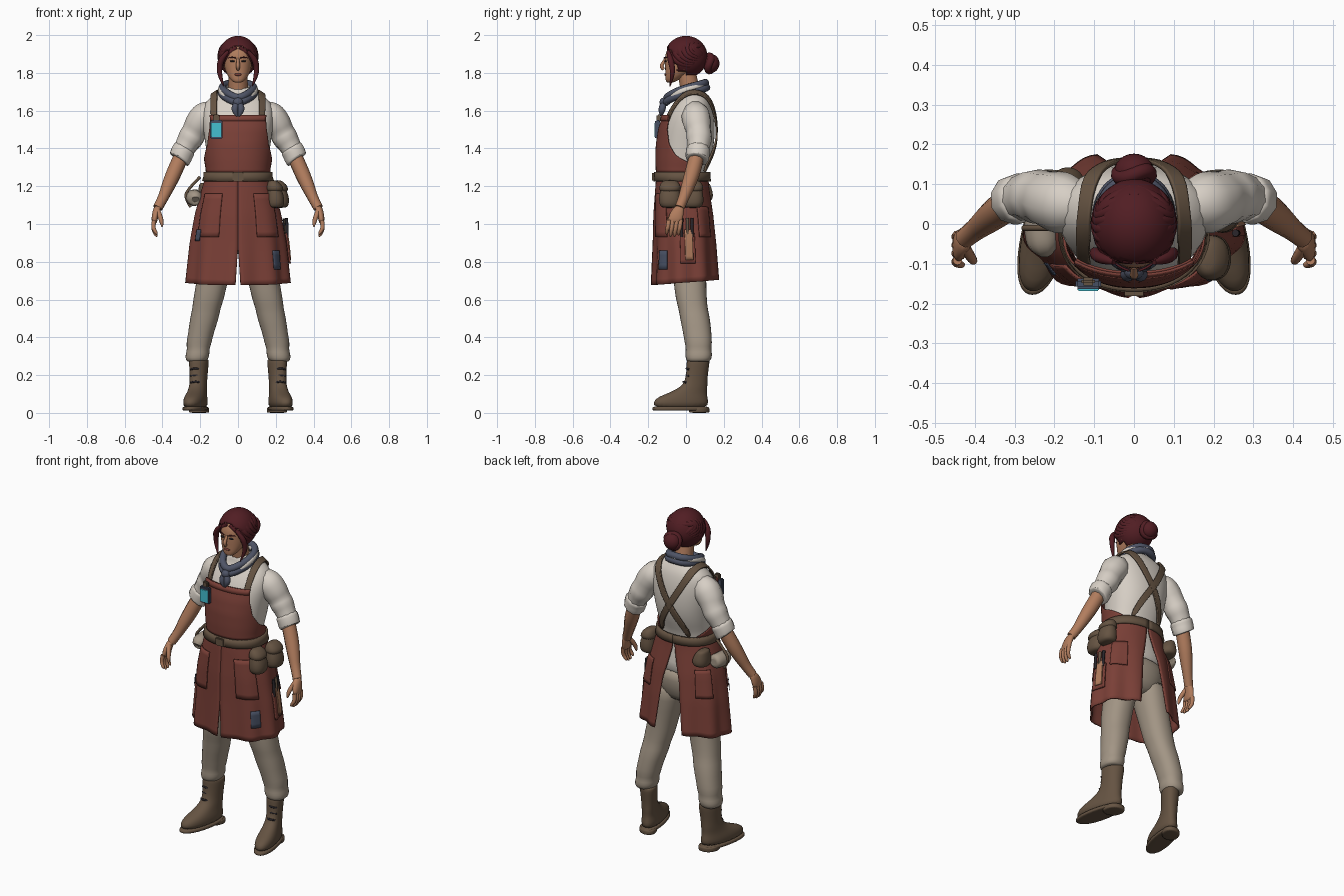
import bpy, bmesh, math
from mathutils import Vector

if "Cube" in bpy.data.objects:
    bpy.data.objects.remove(bpy.data.objects["Cube"])


def material(name, *rgb):
    col = [(c / 255) ** 2.2 for c in rgb] + [1]
    m = bpy.data.materials.new(name)
    m.use_nodes = True
    m.diffuse_color = col
    b = m.node_tree.nodes["Principled BSDF"]
    b.inputs["Base Color"].default_value = col
    b.inputs["Roughness"].default_value = 0.8
    return m


HAIR = material("dark red hair", 82, 35, 40)
SKIN = material("tan skin", 176, 124, 94)
SHIRT = material("off white linen", 214, 206, 196)
SCARF = material("slate scarf", 80, 85, 102)
APRON = material("rust leather", 122, 66, 58)
LEATHER = material("brown leather", 101, 84, 68)
CLOTH = material("beige cloth", 161, 148, 132)
CYAN = material("cyan screen", 70, 190, 208)
DENIM = material("blue patch", 72, 80, 98)
DARK = material("dark metal", 45, 42, 46)


def add(name, mesh, mat, sub=0, thick=0):
    ob = bpy.data.objects.new(name, mesh)
    bpy.context.collection.objects.link(ob)
    mesh.materials.clear()
    mesh.materials.append(mat)
    mesh.polygons.foreach_set("use_smooth", [True] * len(mesh.polygons))
    if sub:
        ob.modifiers.new("smooth", "SUBSURF").levels = sub
        ob.modifiers["smooth"].render_levels = sub
    if thick:
        s = ob.modifiers.new("thickness", "SOLIDIFY")
        s.thickness, s.offset = thick, 1
    return ob


def from_bm(name, bm, mat, **kw):
    me = bpy.data.meshes.new(name)
    bm.to_mesh(me)
    bm.free()
    return add(name, me, mat, **kw)


def oval(a, rx, ry):
    # angle 0 faces the front, slightly squared ellipse
    s, c = math.sin(a), math.cos(a)
    return (math.copysign(abs(s) ** 0.9, s) * rx, -math.copysign(abs(c) ** 0.9, c) * ry)


def loft(name, rows, mat, x=0.0, y=0.0, shear=0.0, n=24, sub=1):
    # rows: z, centre x, centre y, radius x, radius y
    bm = bmesh.new()
    rings = []
    for z, cx, cy, rx, ry in rows:
        ring = []
        for i in range(n):
            px, py = oval(math.tau * i / n, rx, ry)
            ring.append(bm.verts.new((x + cx + px - shear * (cy + py), y + cy + py, z)))
        rings.append(ring)
    for a, b in zip(rings, rings[1:]):
        for i in range(n):
            j = (i + 1) % n
            bm.faces.new((a[i], a[j], b[j], b[i]))
    bm.faces.new(rings[0])
    bm.faces.new(rings[-1])
    bmesh.ops.recalc_face_normals(bm, faces=bm.faces)
    return from_bm(name, bm, mat, sub=sub)


def tube(name, pts, mat, closed=False):
    # pts: x, y, z, radius
    cu = bpy.data.curves.new(name, "CURVE")
    cu.dimensions, cu.bevel_depth, cu.bevel_resolution, cu.use_fill_caps = "3D", 1, 3, True
    sp = cu.splines.new("NURBS")
    sp.points.add(len(pts) - 1)
    for p, q in zip(sp.points, pts):
        p.co, p.radius = (q[0], q[1], q[2], 1), q[3]
    sp.order_u, sp.resolution_u = 3, 5
    sp.use_endpoint_u, sp.use_cyclic_u = not closed, closed
    tmp = bpy.data.objects.new("temp", cu)
    bpy.context.collection.objects.link(tmp)
    me = bpy.data.meshes.new_from_object(tmp.evaluated_get(bpy.context.evaluated_depsgraph_get()))
    bpy.data.objects.remove(tmp)
    me.name = name
    return add(name, me, mat)


def ball(name, loc, size, mat):
    bm = bmesh.new()
    bmesh.ops.create_uvsphere(bm, u_segments=24, v_segments=14, radius=1)
    bmesh.ops.scale(bm, vec=size, verts=bm.verts)
    bmesh.ops.translate(bm, vec=loc, verts=bm.verts)
    return from_bm(name, bm, mat)


def box(name, loc, size, mat, bevel=0.006):
    bm = bmesh.new()
    bmesh.ops.create_cube(bm, size=1)
    bmesh.ops.scale(bm, vec=size, verts=bm.verts)
    bmesh.ops.bevel(bm, geom=bm.edges[:], offset=bevel, segments=2, affect="EDGES")
    bmesh.ops.translate(bm, vec=loc, verts=bm.verts)
    ob = from_bm(name, bm, mat)
    ob.data.set_sharp_from_angle(angle=0.6)
    return ob


# Body profiles: z, centre x, centre y, radius x, radius y
TORSO = [(1.0, 0, 0, .17, .12), (1.1, 0, -.005, .175, .122), (1.2, 0, -.02, .16, .115),
         (1.28, 0, -.02, .152, .122), (1.34, 0, -.008, .163, .136), (1.42, 0, .004, .172, .146),
         (1.5, 0, .012, .185, .142), (1.58, 0, .022, .195, .127), (1.64, 0, .035, .18, .1),
         (1.67, 0, .04, .145, .082), (1.695, 0, .035, .105, .068), (1.73, 0, .025, .06, .055)]
SKIRT = [(.66, 0, 0, .268, .17), (.9, 0, -.005, .245, .158), (1.05, 0, -.012, .22, .15),
         (1.2, 0, -.02, .18, .134), (1.25, 0, -.02, .163, .13), (1.3, 0, -.02, .162, .13)]


def surface(prof, a, z, off):
    lo, hi = prof[0], prof[-1]
    for p, q in zip(prof, prof[1:]):
        if p[0] <= z <= q[0]:
            lo, hi = p, q
    t = min(1, max(0, (z - lo[0]) / (hi[0] - lo[0])))
    cy, rx, ry = (lo[i] + (hi[i] - lo[i]) * t for i in (2, 3, 4))
    if prof is SKIRT:
        off += .012 * max(0, 1.2 - z) * math.cos(9 * a) * 1.5
    px, py = oval(a, rx + off, ry + off)
    return (px, cy + py, z)


def panel(name, prof, a0, a1, z0, z1, mat, off=.012, thick=.006, nu=12, nv=8, hem=0.0):
    # sheet that follows a body profile; angle limits may depend on height
    f0 = a0 if callable(a0) else lambda z: a0
    f1 = a1 if callable(a1) else lambda z: a1
    bm = bmesh.new()
    grid = []
    for j in range(nv + 1):
        v = j / nv
        z = z0 + (z1 - z0) * v
        row = []
        for i in range(nu + 1):
            a = f0(z) + (f1(z) - f0(z)) * i / nu
            row.append(bm.verts.new(surface(prof, a, z - hem * math.cos(a) * (1 - v), off)))
        grid.append(row)
    for j in range(nv):
        for i in range(nu):
            bm.faces.new((grid[j][i], grid[j][i + 1], grid[j + 1][i + 1], grid[j + 1][i]))
    return from_bm(name, bm, mat, thick=thick)


def ribbon(name, pts, width, mat, target):
    # flat strap laid over the target
    bm = bmesh.new()
    pts = [Vector(p) for p in pts]
    rows = []
    for i, p in enumerate(pts):
        t = pts[min(i + 1, len(pts) - 1)] - pts[max(i - 1, 0)]
        side = t.cross(p - Vector((0, .02, 1.5))).normalized() * width / 2
        rows.append([bm.verts.new(p + side * k) for k in (-1, 0, 1)])
    for a, b in zip(rows, rows[1:]):
        for k in (0, 1):
            bm.faces.new((a[k], b[k], b[k + 1], a[k + 1]))
    ob = from_bm(name, bm, mat, sub=2)
    w = ob.modifiers.new("lay on body", "SHRINKWRAP")
    w.target, w.wrap_mode, w.offset = target, "ABOVE_SURFACE", .012
    s = ob.modifiers.new("thickness", "SOLIDIFY")
    s.thickness, s.offset = .01, 0


# Shirt, hips, neck
torso = loft("shirt_body", TORSO, SHIRT, n=32)
loft("trouser_hips", [(.84, 0, .01, .08, .06), (.89, 0, .01, .155, .105), (1.0, 0, .005, .178, .126),
                      (1.06, 0, 0, .17, .12)], CLOTH)
tube("neck", [(0, .035, 1.64, .055), (0, .02, 1.72, .052), (0, 0, 1.82, .05)], SKIN)

# Apron bib, skirt with front and back slits, belt
BIB = [(1.27, 2.4), (1.31, 1.9), (1.36, 1.3), (1.42, 1.0), (1.5, .82), (1.6, .7)]


def bib_edge(z):
    for p, q in zip(BIB, BIB[1:]):
        if z <= q[0]:
            return p[1] + (q[1] - p[1]) * (z - p[0]) / (q[0] - p[0])
    return BIB[-1][1]


def front_slit(z):
    return max(0, .88 - z) * .5 * .35


def back_slit(z):
    return math.pi - .03 - min(.2, max(0, 1.2 - z)) * .9 - max(0, 1 - z) * .3


panel("apron_bib", TORSO, lambda z: -bib_edge(z), bib_edge, 1.27, 1.575, APRON, nu=32, nv=16)
panel("bib_top_hem", TORSO, -.73, .73, 1.545, 1.575, APRON, off=.018, nu=20, nv=2)
panel("apron_left", SKIRT, front_slit, back_slit, .69, 1.27, APRON, off=0, thick=.008, nu=44, nv=20, hem=.014)
panel("apron_right", SKIRT, lambda z: -back_slit(z), lambda z: -front_slit(z), .69, 1.27, APRON,
      off=0, thick=.008, nu=44, nv=20, hem=.014)
panel("belt", SKIRT, -math.pi, math.pi, 1.225, 1.275, LEATHER, off=.006, thick=.014, nu=48, nv=2)
box("belt_buckle", (0, -.175, 1.25), (.06, .012, .05), LEATHER)

# Pockets and painted patches
for side, s in (("left", 1), ("right", -1)):
    for part, a, b, z0, z1 in (("front_pocket", .38, 1.0, .93, 1.16), ("back_pocket", 2.0, 2.5, .93, 1.09)):
        lo, hi = sorted((a * s, b * s))
        panel(side + "_" + part, SKIRT, lo, hi, z0, z1, APRON, off=.009, thick=.007)
panel("tool_pocket", SKIRT, 1.45, 1.85, .79, .95, APRON, off=.01, thick=.01)
panel("tool_rag", SKIRT, 1.57, 1.77, .81, .97, SKIN, off=.022, thick=.006)
for i in range(3):
    x, y, z = surface(SKIRT, 1.5 + .13 * i, .93, .018)
    tube("tool_handle", [(x, y, z, .008), (x, y, z + .06, .008), (x - .005, y, z + .1, .009)], (DARK, LEATHER, DARK)[i])
panel("patch_left", SKIRT, .72, 1.0, .76, .86, DENIM, off=.01, thick=.003, nu=6, nv=4)
panel("patch_right", SKIRT, -1.05, -.85, .91, .97, DENIM, off=.018, thick=.003, nu=6, nv=4)

# Belt pouches and cloth roll
POUCH = [(-.07, 0, 0, .03, .035), (-.062, .004, 0, .045, .055), (-.02, .004, 0, .048, .06), (.02, 0, 0, .04, .052),
         (.05, -.006, 0, .03, .045), (.07, -.01, 0, .022, .038)]
for nm, x, y in (("front", .195, -.085), ("side", .22, .035)):
    loft(nm + "_pouch", [(z + 1.155, *r) for z, *r in POUCH], LEATHER, x=x, y=y)
    loft(nm + "_pouch_flap", [(1.165, 0, 0, .05, .06), (1.2, 0, 0, .045, .058), (1.222, -.008, 0, .03, .045),
                              (1.232, -.01, 0, .015, .03)], LEATHER, x=x, y=y)
tube("cloth_roll", [(-.225, -.07, 1.13, .02), (-.225, -.065, 1.135, .042), (-.235, 0, 1.14, .045),
                    (-.22, .05, 1.14, .042), (-.22, .055, 1.14, .02)], CLOTH)
tube("roll_tie", [(-.2, -.01, 1.25, .008), (-.26, -.01, 1.19, .008), (-.285, -.01, 1.14, .008), (-.25, -.01, 1.09, .008)], LEATHER)
loft("rear_pouch", [(z * .7 + 1.17, *r) for z, *r in POUCH], LEATHER, x=-.17, y=.085)

# Clip-on device on the bib
box("device", (-.115, -.15, 1.5), (.065, .026, .1), DENIM)
box("device_screen", (-.115, -.165, 1.498), (.054, .006, .075), CYAN, .002)
box("device_clip", (-.115, -.145, 1.56), (.035, .02, .04), LEATHER)

for side, s in (("left_", 1), ("right_", -1)):
    def m(pts):
        return [(s * p[0], *p[1:]) for p in pts]

    # Crossed straps
    ribbon(side + "strap", m([(.13, -.12, 1.53), (.132, -.1, 1.59), (.128, -.05, 1.65), (.118, .03, 1.7), (.1, .1, 1.66),
                              (.065, .15, 1.58), (0, .165, 1.47), (-.06, .16, 1.38), (-.11, .13, 1.27)]), .036, LEATHER, torso)
    # Sleeve with rolled cuff
    tube(side + "sleeve", m([(.13, .045, 1.6, .055), (.165, .05, 1.585, .078), (.205, .058, 1.535, .077), (.23, .068, 1.49, .066),
                             (.25, .07, 1.455, .07), (.275, .068, 1.415, .058), (.3, .062, 1.37, .054)]), SHIRT)
    tube(side + "cuff", m([(.28, .066, 1.405, .05), (.282, .066, 1.402, .064), (.297, .062, 1.375, .064), (.305, .06, 1.35, .062),
                           (.312, .058, 1.34, .06), (.312, .058, 1.34, .045)]), SHIRT)
    # Forearm and hand
    tube(side + "forearm", m([(.295, .06, 1.37, .04), (.335, .038, 1.28, .042), (.37, .01, 1.2, .036), (.4, -.015, 1.13, .027),
                              (.425, -.035, 1.085, .026)]), SKIN)
    loft(side + "palm", [(z, s * x, y, rx, ry) for z, x, y, rx, ry in
                         ((1.0, .442, -.06, .013, .035), (1.03, .442, -.056, .018, .042), (1.07, .433, -.045, .02, .035),
                          (1.1, .42, -.033, .022, .025))], SKIN, n=12)
    for i in range(4):
        y, d = -.028 - .021 * i, (.008, 0, 0, .012)[i]
        tube(side + "finger", m([(.444, y, 1.02, .012), (.45, y - .004, .985, .012), (.442, y - .01, .955 + d, .01),
                                 (.43, y - .012, .936 + d, .008), (.428, y - .012, .933 + d, .002)]), SKIN)
    tube(side + "thumb", m([(.425, -.06, 1.07, .014), (.41, -.085, 1.035, .013), (.402, -.095, 1.0, .01), (.402, -.096, .985, .003)]), SKIN)

    # Trouser leg, baggy above the boot
    loft(side + "trouser_leg", [(z, s * x, y, rx, ry) for z, x, y, rx, ry in
                                ((.27, .22, .064, .04, .05), (.275, .22, .066, .058, .066), (.31, .214, .068, .065, .073),
                                 (.335, .211, .066, .058, .066), (.37, .207, .066, .068, .073), (.42, .197, .06, .067, .075),
                                 (.5, .178, .048, .077, .08), (.55, .168, .038, .074, .077), (.6, .156, .028, .082, .083),
                                 (.7, .137, .02, .083, .086), (.85, .1, .012, .09, .1), (.95, .088, .01, .09, .11))], CLOTH)
    # Boot, sole and laces
    loft(side + "boot", [(z, s * .22, y, rx, ry) for z, y, rx, ry in
                         ((.02, -.028, .055, .145), (.06, -.028, .058, .147), (.085, -.018, .054, .132), (.11, .016, .047, .094),
                          (.14, .044, .045, .07), (.17, .054, .044, .059), (.22, .06, .047, .058), (.265, .064, .051, .061),
                          (.285, .064, .05, .06), (.285, .064, .035, .045))], LEATHER, shear=s * .2)
    loft(side + "sole", [(z, s * .22, -.028, .06 - d, .152 - d) for z, d in
                         ((.012, .004), (.014, 0), (.03, 0), (.035, .006))], LEATHER, shear=s * .2)
    loft(side + "heel", [(z, s * .22, .07, .052, .054) for z in (0, .004, .025, .03)], LEATHER, shear=s * .2)
    for i in range(4):
        z, y = .125 + .035 * i, -.035 + .016 * min(i, 2)
        tube(side + "lace", m([(.2, y + .02, z, .005), (.222, y - .008, z + .01, .006), (.25, y + .02, z, .005)]), DARK)

    # Eyes, brows, hair strands swept to the bun, loose lock
    ball(side + "eye", (s * .03, -.108, 1.862), (.013, .007, .005), DARK)
    tube(side + "brow", m([(.012, -.117, 1.879, .003), (.032, -.112, 1.886, .004), (.052, -.095, 1.879, .002)]), HAIR)
    ball(side + "ear", (s * .077, -.01, 1.845), (.012, .02, .03), SKIN)
    for k in range(8):
        th = math.radians(30 + 17 * k)
        a = Vector((.08, -math.cos(th), math.sin(th)))
        b = Vector((1, -.35 + .1 * k, -.4 + .14 * k)).normalized()
        c = Vector((.15, 1, -.3)).normalized()
        dirs = [a, a.lerp(b, .5), b, b.lerp(c, .5), c]
        pts = []
        for d, r in zip(dirs, (.01, .017, .02, .017, .01)):
            d = d.normalized()
            pts.append((s * d.x * .096, d.y * .106, 1.885 + d.z * .101, r))
        tube(side + "hair_strand", pts, HAIR)
    tube(side + "hair_lock", m([(.05, -.095, 1.915, .008), (.088, -.085, 1.88, .017), (.1, -.07, 1.82, .015),
                                (.092, -.075, 1.77, .01), (.075, -.085, 1.73, .003)]), HAIR)
    # Shirt collar
    tube(side + "collar", m([(.035, -.1, 1.64, .008), (.07, -.07, 1.68, .018), (.092, .01, 1.715, .022), (.06, .09, 1.735, .02),
                             (0, .105, 1.738, .018)]), SHIRT)

# Head and face
loft("head", [(1.748, 0, -.085, .018, .016), (1.757, 0, -.078, .034, .03), (1.78, 0, -.06, .053, .05), (1.81, 0, -.038, .067, .072),
              (1.84, 0, -.024, .074, .088), (1.87, 0, -.019, .077, .093), (1.9, 0, -.015, .08, .095), (1.93, 0, -.01, .078, .088),
              (1.965, 0, 0, .06, .07), (1.98, 0, 0, .03, .035)], SKIN)
tube("nose", [(0, -.108, 1.875, .007), (0, -.12, 1.855, .009), (0, -.133, 1.832, .012), (0, -.118, 1.818, .008)], SKIN)
ball("lips", (0, -.107, 1.791), (.02, .008, .007), APRON)

# Hair cap open at the face, and bun
bm = bmesh.new()
bmesh.ops.create_uvsphere(bm, u_segments=40, v_segments=28, radius=1)
bmesh.ops.scale(bm, vec=(.098, .108, .105), verts=bm.verts)
bmesh.ops.translate(bm, vec=(0, 0, 1.885), verts=bm.verts)
cut = []
for f in bm.faces:
    c = f.calc_center_median()
    if (c.y < -.045 and c.z < 1.94 - 7 * c.x ** 2) or (c.y < 0 and c.z < 1.81):
        cut.append(f)
bmesh.ops.delete(bm, geom=cut, context="FACES")
from_bm("hair_cap", bm, HAIR, thick=.006)
ball("hair_bun", (0, .132, 1.85), (.05, .045, .05), HAIR)
tube("bun_coil", [(.04 * math.cos(t), .125 + .01 * math.sin(2 * t), 1.85 + .04 * math.sin(t), .02)
                  for t in (math.tau * i / 10 for i in range(10))], HAIR, closed=True)

# Neck scarf with knot and tails
for name, dz, k in (("scarf_wrap", 0, 1), ("scarf_fold", -.026, 1.06)):
    half = [(.045, -.085, 1.685), (.08, -.03, 1.71), (.083, .04, 1.73), (.05, .095, 1.745)]
    loop = [(0, -.105, 1.665)] + half + [(0, .105, 1.75)] + [(-x, y, z) for x, y, z in reversed(half)]
    tube(name, [(x * k, y * k, z + dz, .02) for x, y, z in loop], SCARF, closed=True)
ball("scarf_knot", (0, -.118, 1.645), (.026, .022, .024), SCARF)
for s in (1, -1):
    tube("scarf_tail", [(0, -.115, 1.65, .014), (s * .018, -.125, 1.62, .02), (s * .014, -.13, 1.59, .016), (s * .004, -.132, 1.57, .004)], SCARF)
